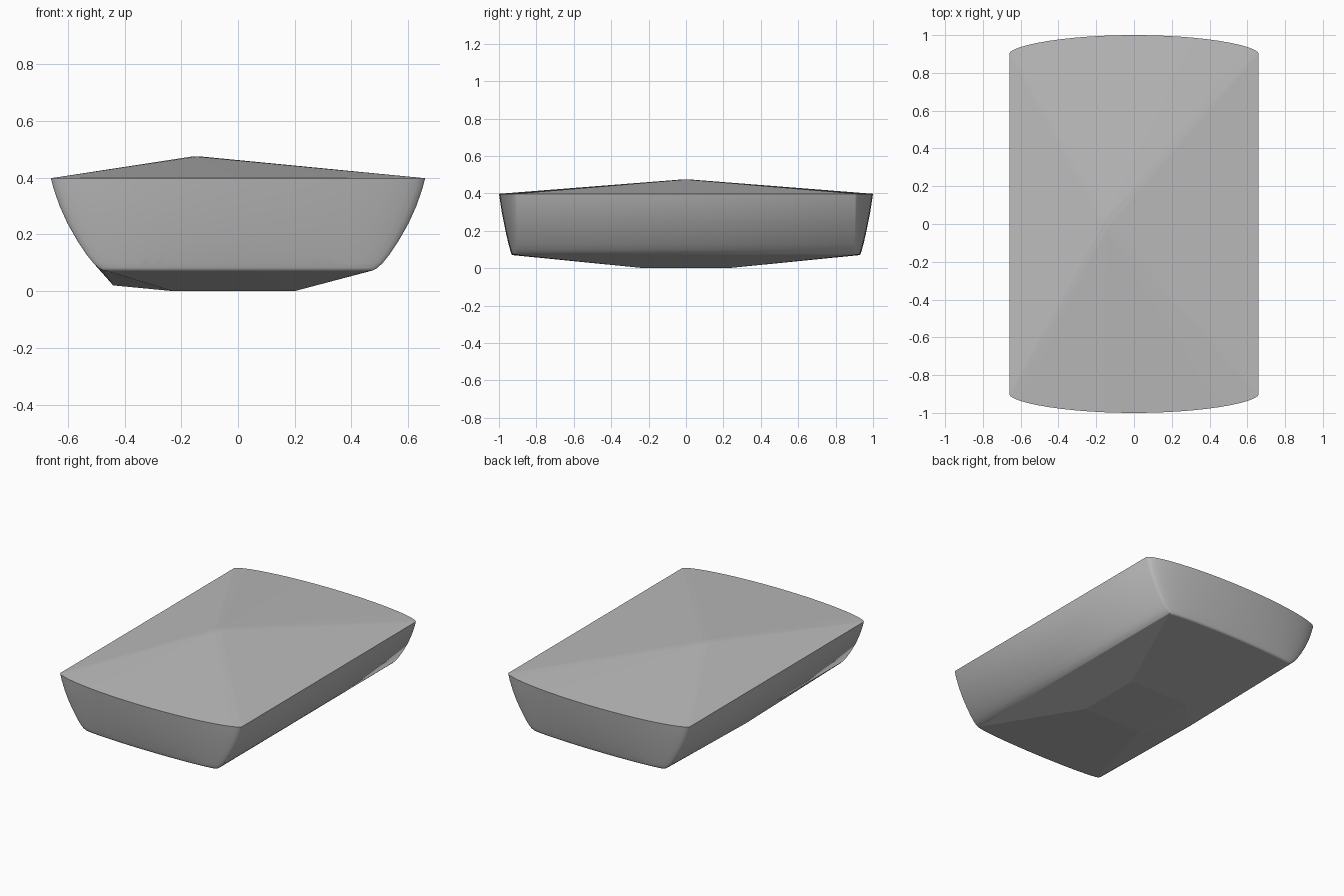
import bpy, bmesh

cube = bpy.data.objects.get("Cube")
if cube:
    bpy.data.objects.remove(cube, do_unlink=True)

# Wall profile: height, half width, half length at the middle of the bowed ends
PROFILE = [(0.398, 0.66, 1.0), (0.36, 0.65, 0.994), (0.30, 0.629, 0.985),
           (0.24, 0.602, 0.973), (0.18, 0.568, 0.961), (0.13, 0.535, 0.949),
           (0.10, 0.511, 0.941), (0.082, 0.492, 0.936), (0.073, 0.476, 0.932),
           (0.07, 0.46, 0.925)]
CORNER = 0.903   # half length at the corners
STEPS = 24       # samples along each bowed end

grey = bpy.data.materials.new("plain_grey")
grey.use_nodes = True
colour = (0.5, 0.5, 0.5, 1)
grey.diffuse_color = colour
grey.node_tree.nodes["Principled BSDF"].inputs["Base Color"].default_value = colour

bm = bmesh.new()

# Curved walls: stacked rings with straight sides and bowed ends
for z, width, length in PROFILE:
    corner = min(CORNER, length - 0.03)
    for i in range(STEPS + 1):
        u = 2 * i / STEPS - 1
        u = u * (1.5 - 0.5 * u * u)   # crowd samples near the corners
        y = corner + (length - corner) * max(0, 1 - u * u) ** 0.6
        for side in (-1, 1):
            bm.verts.new((u * width, side * y, z))

# Off-centre roof peak, flat base plate and the low point beside it
caps = [(-0.165, 0, 0.474), (-0.125, 0, 0.474),
        (-0.145, -0.03, 0.474), (-0.145, 0.03, 0.474), (-0.44, 0, 0.02)]
caps += [(x, y, 0) for x in (-0.23, 0.2) for y in (-0.22, 0.22)]
cap_verts = {bm.verts.new(p) for p in caps}

# Wrap the points in one closed shell
hull = bmesh.ops.convex_hull(bm, input=bm.verts[:])
spare = {v for key in ("geom_interior", "geom_unused") for v in hull[key]
         if isinstance(v, bmesh.types.BMVert)}
cap_verts -= spare
bmesh.ops.delete(bm, geom=list(spare), context='VERTS')
bmesh.ops.recalc_face_normals(bm, faces=bm.faces[:])

# Smooth walls, faceted roof and underside
for f in bm.faces:
    f.smooth = not (cap_verts & set(f.verts)) and abs(f.normal.z) < 0.97
for e in bm.edges:
    e.smooth = all(f.smooth for f in e.link_faces)

mesh = bpy.data.meshes.new("tapered_shell")
bm.to_mesh(mesh)
bm.free()
mesh.materials.append(grey)
shell = bpy.data.objects.new("tapered_shell", mesh)
bpy.context.collection.objects.link(shell)
